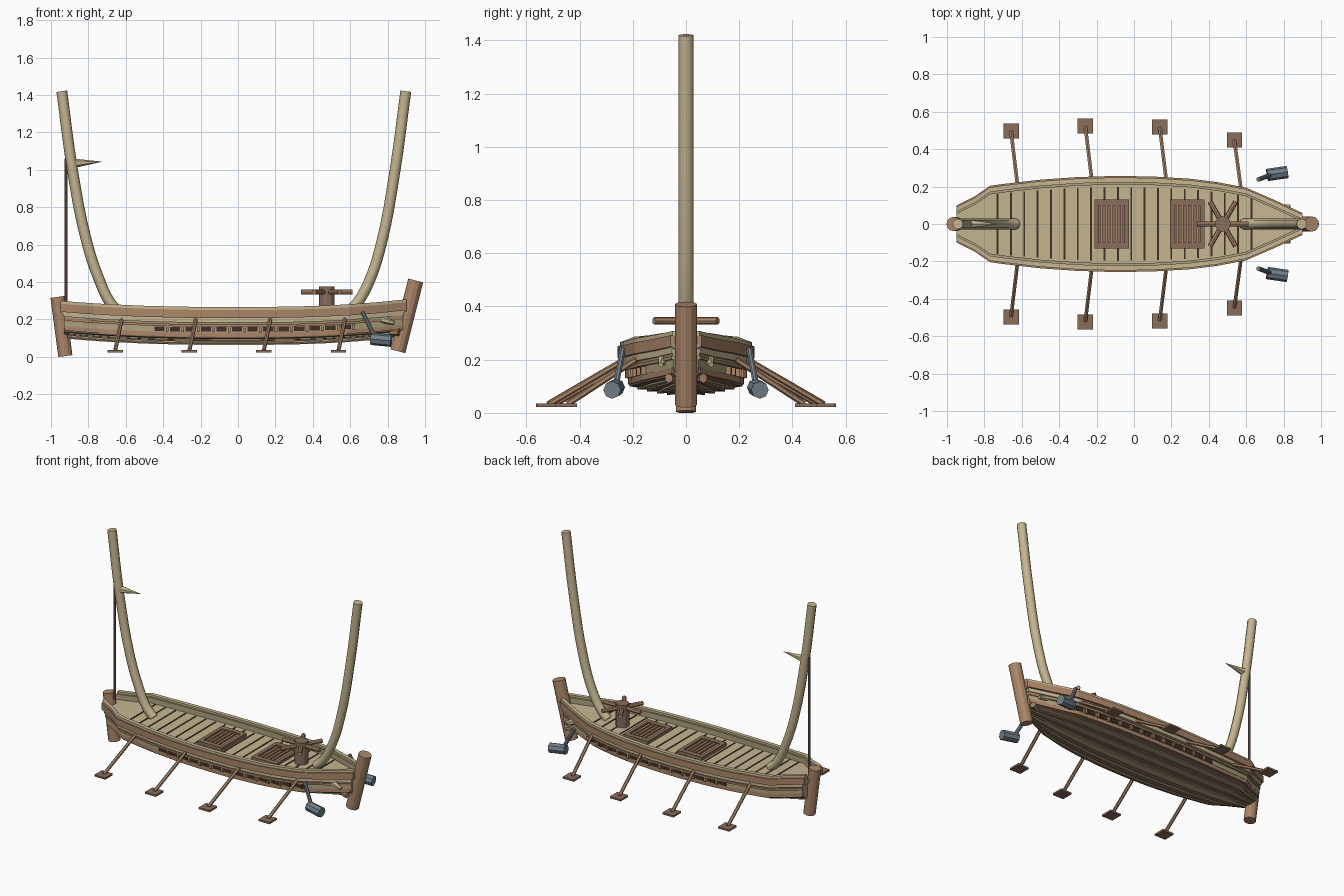
import bpy, bmesh, math
from mathutils import Vector

cube = bpy.data.objects.get("Cube")
if cube:
    bpy.data.objects.remove(cube, do_unlink=True)


def material(name, rgb):
    m = bpy.data.materials.new(name)
    m.use_nodes = True
    m.diffuse_color = (*rgb, 1)
    m.node_tree.nodes["Principled BSDF"].inputs["Base Color"].default_value = (*rgb, 1)
    return m


TAN = material("pale timber", (0.56, 0.47, 0.28))
OLIVE = material("weathered timber", (0.43, 0.36, 0.21))
BROWN = material("warm brown timber", (0.41, 0.24, 0.14))
DARK = material("dull brown timber", (0.25, 0.155, 0.105))
SEAM = material("dark seam", (0.05, 0.03, 0.02))
STEEL = material("blue grey metal", (0.17, 0.22, 0.25))


def finish(name, bm, mat, mirror=False):
    bmesh.ops.recalc_face_normals(bm, faces=bm.faces)
    me = bpy.data.meshes.new(name)
    bm.to_mesh(me)
    bm.free()
    me.materials.append(mat)
    ob = bpy.data.objects.new(name, me)
    bpy.context.collection.objects.link(ob)
    if mirror:
        mod = ob.modifiers.new("Mirror", 'MIRROR')
        mod.use_axis = (False, True, False)
    return ob


def rod(name, a, b, r, mat, sides=8, r2=None, mirror=False):
    a, b = Vector(a), Vector(b)
    bm = bmesh.new()
    bmesh.ops.create_cone(bm, cap_ends=True, segments=sides, radius1=r,
                          radius2=r if r2 is None else r2, depth=(b - a).length)
    ob = finish(name, bm, mat, mirror)
    turn = (b - a).to_track_quat('Z', 'Y').to_matrix().to_4x4()
    turn.translation = (a + b) / 2
    ob.data.transform(turn)
    return ob


def box(name, centre, size, mat, mirror=False):
    bm = bmesh.new()
    bmesh.ops.create_cube(bm, size=1)
    for v in bm.verts:
        v.co = Vector([c + p * s for c, p, s in zip(centre, v.co, size)])
    return finish(name, bm, mat, mirror)


# Hull plan outline: half width along the length, and the upward sweep of the ends
PLAN = [(-0.95, 0.095), (-0.85, 0.145), (-0.77, 0.2), (-0.7, 0.21), (-0.5, 0.233),
        (-0.3, 0.247), (-0.1, 0.253), (0.1, 0.25), (0.3, 0.238), (0.45, 0.219),
        (0.6, 0.19), (0.75, 0.125), (0.9, 0.055)]


def width(x):
    for (x0, w0), (x1, w1) in zip(PLAN, PLAN[1:]):
        if x <= x1:
            return w0 + (w1 - w0) * (x - x0) / (x1 - x0)
    return PLAN[-1][1]


def sheer(x):
    return (0.045 if x > 0 else 0.032) * abs(x / 0.93) ** 2.5


def loft(name, section, mat, shrink=1.0):
    """Sweep a closed section of (width factor, offset, height) along the hull."""
    bm = bmesh.new()
    rings = []
    for x, w in PLAN:
        rings.append([bm.verts.new((x * shrink, max(0, w * k + d), z + sheer(x)))
                      for k, d, z in section])
    n = len(section)
    for r, s in zip(rings, rings[1:]):
        for i in range(n):
            j = (i + 1) % n
            bm.faces.new((r[i], r[j], s[j], s[i]))
    bm.faces.new(rings[0])
    bm.faces.new(rings[-1])
    return finish(name, bm, mat, True)


def strake(name, inner, outer, low, high, k, mat, shrink=1.0):
    return loft(name, [(k, inner, low), (k, outer, low), (k, outer, high), (k, inner, high)],
                mat, shrink)


# Hull body and deck
loft("hull_body", [(0, 0, 0.075), (0.7, 0, 0.1), (0.82, 0, 0.12), (0.87, 0, 0.16),
                   (0.92, 0, 0.205), (0, 0, 0.205)], OLIVE, 0.98)
loft("deck", [(0, 0, 0.2), (0.95, -0.005, 0.2), (0.95, -0.005, 0.217), (0, 0, 0.217)], TAN)

# Side strakes and rails
strake("wale", -0.026, 0.004, 0.207, 0.25, 1, BROWN)
strake("rail_cap", -0.03, -0.004, 0.25, 0.266, 1, TAN)
strake("inner_rail", -0.042, -0.026, 0.21, 0.253, 1, OLIVE)
strake("upper_strake", -0.02, 0.0, 0.182, 0.207, 0.96, TAN, 0.985)
strake("middle_strake", -0.02, 0.004, 0.16, 0.173, 0.91, BROWN, 0.98)
strake("port_band", -0.02, 0.001, 0.13, 0.16, 0.87, OLIVE, 0.975)
strake("lower_strake", -0.03, 0.006, 0.107, 0.13, 0.84, BROWN, 0.97)

# Overlapping bottom planks
BOTTOM = [(0.84, 0.107), (0.72, 0.095), (0.58, 0.087), (0.43, 0.08),
          (0.28, 0.074), (0.13, 0.07), (0, 0.068)]
for i, ((k0, z0), (k1, z1)) in enumerate(zip(BOTTOM, BOTTOM[1:])):
    loft("bottom_plank", [(k0, 0, z0 - 0.007), (k1, 0, z1), (k1, 0, z1 + 0.015),
                          (k0, 0, z0 + 0.012)], OLIVE if i % 2 else DARK, 0.96)

# Side ports between frames
for i in range(13):
    x = -0.42 + i * 0.083
    box("side_port", (x, width(x) * 0.87, 0.146 + sheer(x)), (0.055, 0.008, 0.024), SEAM, True)
    box("side_frame", (x + 0.042, width(x + 0.042) * 0.87, 0.146 + sheer(x)),
        (0.014, 0.02, 0.03), BROWN, True)

# Deck seams
for i in range(20):
    x = -0.73 + i * 0.0715
    box("deck_seam", (x, 0, 0.215 + sheer(x)), (0.01, width(x) * 1.56, 0.009), SEAM)

# Grated hatches
for x in (-0.12, 0.285):
    for s in (-1, 1):
        box("hatch_side", (x + s * 0.08, 0, 0.228), (0.024, 0.264, 0.024), DARK)
        box("hatch_end", (x, s * 0.115, 0.228), (0.16, 0.034, 0.024), DARK)
    box("hatch_floor", (x, 0, 0.221), (0.15, 0.22, 0.008), DARK)
    for i in range(5):
        box("hatch_slat", (x + (i - 2) * 0.027, 0, 0.228), (0.015, 0.2, 0.012), BROWN)

# Capstan with three crossing bars
CX = 0.475
rod("capstan_drum", (CX, 0, 0.21), (CX, 0, 0.375), 0.042, DARK, 12)
for i in range(3):
    a = i * math.pi / 3
    arm = Vector((math.cos(a), math.sin(a), 0)) * 0.138
    mid = Vector((CX, 0, 0.346))
    rod("capstan_bar", mid - arm, mid + arm, 0.014, BROWN, 8)

# End posts and flag pole
rod("bow_post", (0.855, 0, 0.03), (0.95, 0, 0.408), 0.041, BROWN, 12)
rod("stern_post", (-0.923, 0, 0.004), (-0.965, 0, 0.32), 0.038, BROWN, 12)
rod("stern_pole", (-0.92, 0, 0.28), (-0.92, 0, 1.06), 0.008, DARK, 8)
rod("mast_spike", (-0.87, 0, 1.035), (-0.73, 0, 1.043), 0.024, TAN, 6, 0.001)


# Curved masts
def mast(name, points):
    cu = bpy.data.curves.new(name, 'CURVE')
    cu.dimensions = '3D'
    cu.bevel_depth = 0.029
    cu.bevel_resolution = 2
    cu.use_fill_caps = True
    cu.resolution_u = 4
    sp = cu.splines.new('BEZIER')
    sp.bezier_points.add(len(points) - 1)
    for p, (x, z) in zip(sp.bezier_points, points):
        p.co = (x, 0, z)
        p.handle_left_type = p.handle_right_type = 'AUTO'
    cu.materials.append(TAN)
    ob = bpy.data.objects.new(name, cu)
    bpy.context.collection.objects.link(ob)


mast("stern_mast", [(-0.63, 0.235), (-0.68, 0.285), (-0.745, 0.42), (-0.81, 0.62),
                    (-0.885, 1.0), (-0.942, 1.42)])
mast("bow_mast", [(0.585, 0.235), (0.635, 0.285), (0.7, 0.4), (0.765, 0.6),
                  (0.84, 1.0), (0.897, 1.42)])

# Outrigger struts with square feet
for x, y in ((-0.657, 0.497), (-0.26, 0.524), (0.138, 0.518), (0.537, 0.45)):
    box("foot_pad", (x, y, 0.029), (0.082, 0.08, 0.012), DARK, True)
    rod("foot_strut", (x, y - 0.005, 0.033), (x + 0.035, width(x) * 0.93, 0.2), 0.011,
        BROWN, 6, mirror=True)

# Hanging hammers and small horns at the bow
rod("hammer_handle", (0.665, 0.238, 0.24), (0.735, 0.264, 0.1), 0.012, STEEL, 8, mirror=True)
rod("hammer_head", (0.712, 0.262, 0.096), (0.82, 0.278, 0.086), 0.033, STEEL, 8, mirror=True)
rod("bow_horn", (0.77, 0.085, 0.2), (0.835, 0.095, 0.18), 0.022, TAN, 6, 0.01, mirror=True)
rod("bow_peg", (0.8, 0.04, 0.13), (0.86, 0.065, 0.13), 0.018, BROWN, 6, mirror=True)
